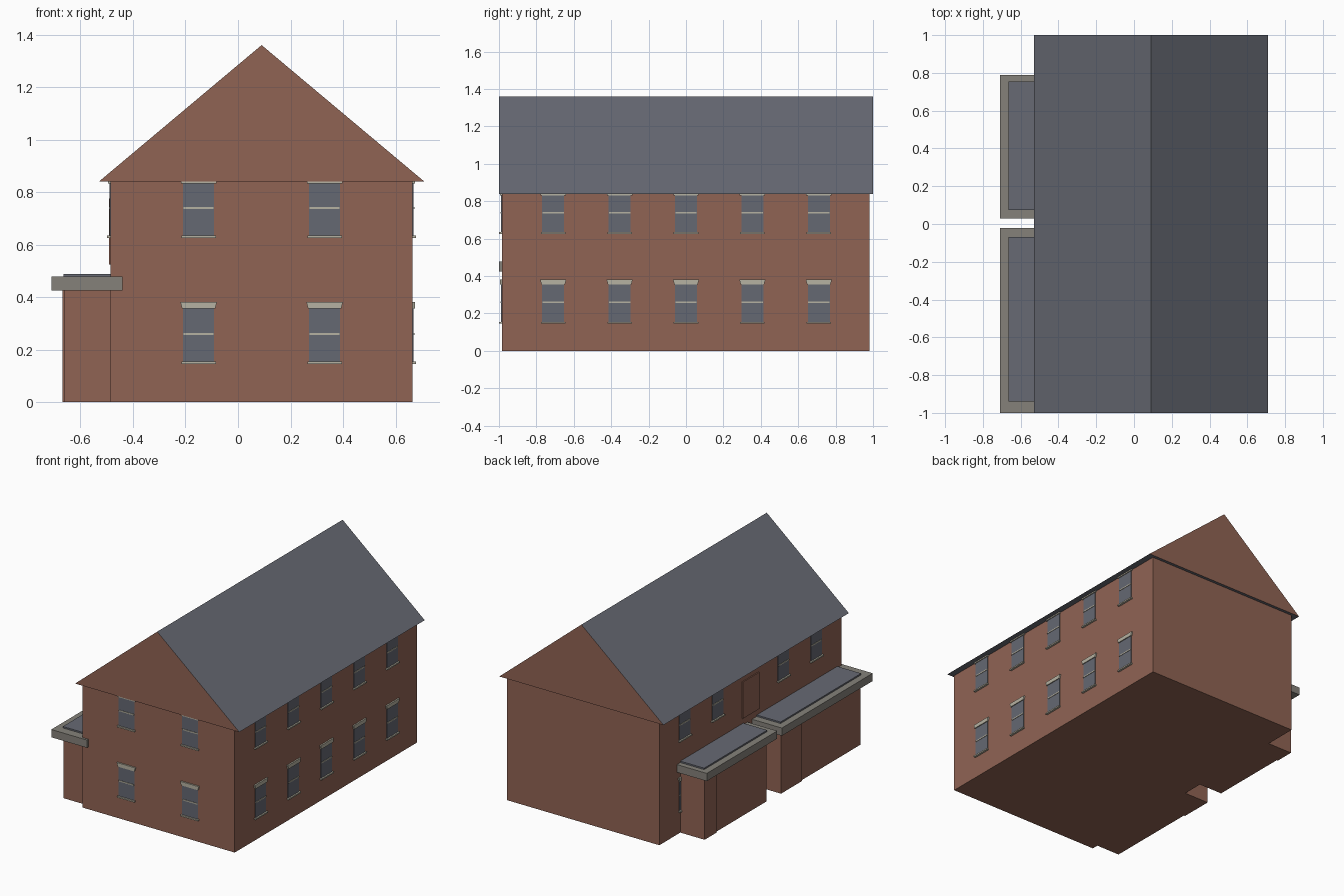
import bpy, bmesh, math
from mathutils import Matrix

cube = bpy.data.objects.get("Cube")
if cube:
    bpy.data.objects.remove(cube, do_unlink=True)


def material(name, r, g, b):
    m = bpy.data.materials.new(name)
    m.use_nodes = True
    m.diffuse_color = (r, g, b, 1)
    m.node_tree.nodes["Principled BSDF"].inputs["Base Color"].default_value = (r, g, b, 1)
    return m


brick = material("red brick", 0.28, 0.126, 0.088)
slate = material("blue grey slate", 0.136, 0.143, 0.172)
glass = material("window grey", 0.13, 0.139, 0.17)
stone = material("pale stone", 0.47, 0.445, 0.36)
concrete = material("grey concrete", 0.235, 0.222, 0.195)


def prism(name, profile, y0, y1, mat, place=Matrix()):
    """Extrude an x-z outline from y0 to y1, then place it."""
    bm = bmesh.new()
    face = bm.faces.new([bm.verts.new((x, y0, z)) for x, z in profile])
    ext = bmesh.ops.extrude_face_region(bm, geom=[face])
    for v in ext["geom"]:
        if isinstance(v, bmesh.types.BMVert):
            v.co.y = y1
    bmesh.ops.recalc_face_normals(bm, faces=bm.faces)
    mesh = bpy.data.meshes.new(name)
    bm.to_mesh(mesh)
    bm.free()
    mesh.materials.append(mat)
    ob = bpy.data.objects.new(name, mesh)
    ob.matrix_world = place
    bpy.context.collection.objects.link(ob)
    return ob


def box(name, x0, x1, y0, y1, z0, z1, mat, place=Matrix()):
    return prism(name, [(x0, z0), (x1, z0), (x1, z1), (x0, z1)], y0, y1, mat, place)


# Main building and pitched roof with brick gables
LEFT, RIGHT, FRONT, BACK, EAVES = 0.665, -0.485, -0.985, 0.98, 0.84
box("main_walls", RIGHT, LEFT, FRONT, BACK, 0, EAVES, brick)
roof = prism("pitched_roof", [(-0.53, EAVES), (0.71, EAVES), (0.09, 1.36)], -1, 1, slate)
roof.data.materials.append(brick)
for p in roof.data.polygons:
    p.material_index = 1 if abs(p.normal.y) > 0.9 else 0


# Windows: local -y points out of the wall
def window(name, sill, upper, place):
    top = sill + 0.205
    box(name + "_glass", -0.059, 0.059, -0.004, 0.01, sill, top, glass, place)
    box(name + "_rail", -0.057, 0.057, -0.007, 0.01, sill + 0.104, sill + 0.112, stone, place)
    box(name + "_sill", -0.066, 0.066, -0.014, 0.01, sill - 0.005, sill + 0.004, stone, place)
    if upper:
        box(name + "_head", -0.068, 0.068, -0.01, 0.01, EAVES - 0.008, EAVES, stone, place)
    else:
        prism(name + "_lintel", [(-0.063, top), (0.063, top), (0.07, top + 0.026),
                                 (-0.07, top + 0.026)], -0.01, 0.01, stone, place)


LOWER, UPPER = 0.151, 0.631
rows = (("lower", LOWER, False), ("upper", UPPER, True))
turn_left = Matrix.Rotation(math.pi / 2, 4, "Z")
turn_right = Matrix.Rotation(-math.pi / 2, 4, "Z")
ys = [-0.71, -0.355, 0, 0.355, 0.71]
for row, sill, upper in rows:
    for i, x in enumerate((-0.15, 0.33)):
        window(f"front_{row}_window_{i}", sill, upper, Matrix.Translation((x, FRONT, 0)))
    for i, y in enumerate(ys):
        window(f"left_{row}_window_{i}", sill, upper,
               Matrix.Translation((LEFT, y, 0)) @ turn_left)
        # The right side has a blind panel in the middle and annexes below
        if (upper and y != 0) or y == ys[-1]:
            window(f"right_{row}_window_{i}", sill, upper,
                   Matrix.Translation((RIGHT, y, 0)) @ turn_right)
box("blind_panel", RIGHT - 0.007, RIGHT + 0.01, -0.09, 0.09, 0.525, 0.775, brick)

# Annexes: y ends of the canopy, the walls and the step in the wall
annexes = (("front", -1.0, -0.02, -0.94, -0.07, -0.294),
           ("back", 0.03, 0.79, 0.074, 0.754, 0.625))
for name, c0, c1, w0, w1, step in annexes:
    box(name + "_annex_wall", -0.66, RIGHT + 0.02, w0, step, 0, 0.43, brick)
    box(name + "_annex_pier", -0.669, RIGHT + 0.02, step, w1, 0, 0.43, brick)
    box(name + "_canopy", -0.71, -0.44, c0, c1, 0.425, 0.478, concrete)
    box(name + "_canopy_slate", -0.665, -0.45, w0, w1, 0.47, 0.488, slate)
